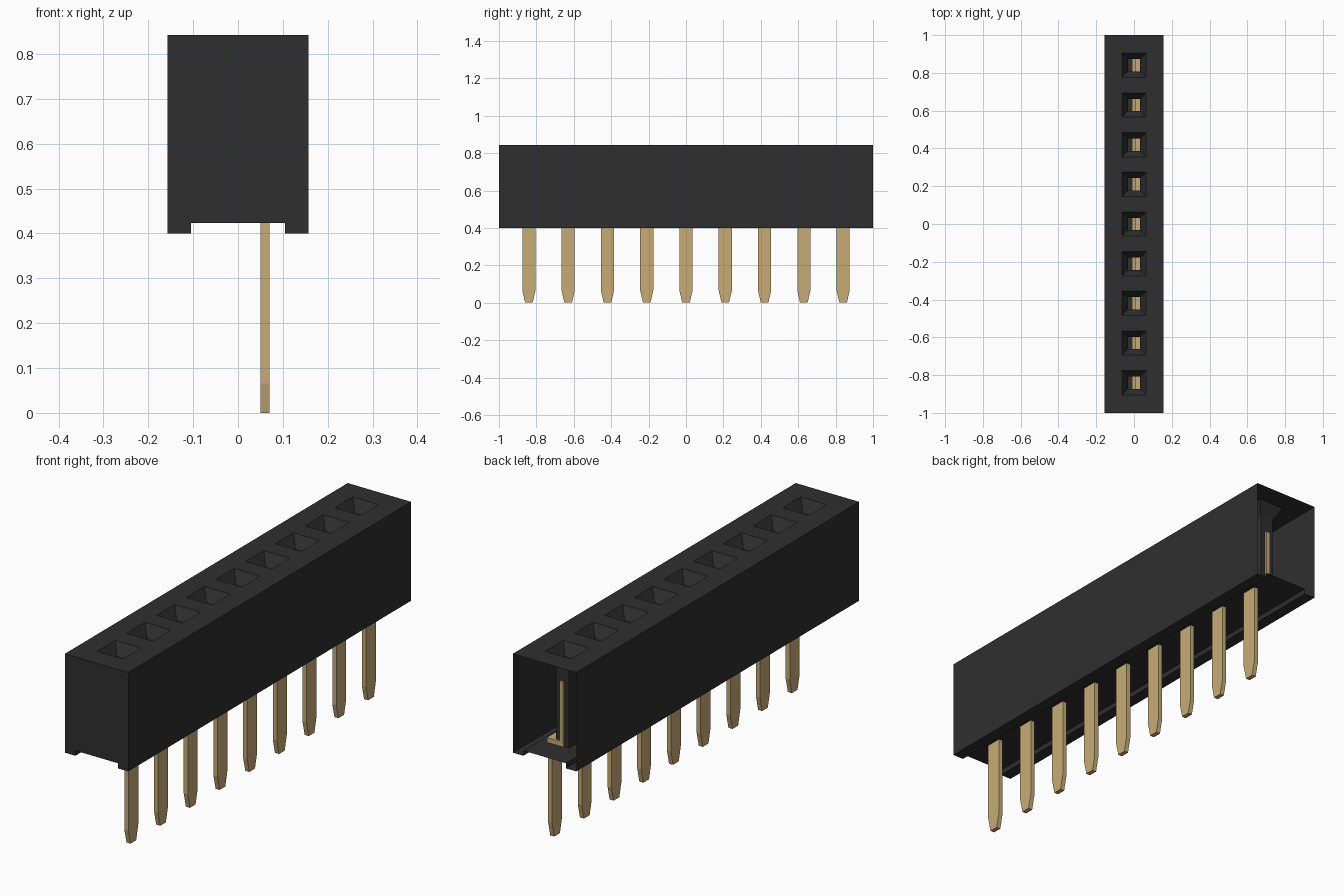
import bpy, bmesh

cube = bpy.data.objects.get("Cube")
if cube:
    bpy.data.objects.remove(cube, do_unlink=True)

COUNT, PITCH = 9, 0.21
HALF_X, TOP, FLOOR, FOOT = 0.157, 0.8425, 0.423, 0.40


def material(name, rgb):
    mat = bpy.data.materials.new(name)
    mat.use_nodes = True
    mat.diffuse_color = (*rgb, 1)
    bsdf = mat.node_tree.nodes["Principled BSDF"]
    bsdf.inputs["Base Color"].default_value = (*rgb, 1)
    bsdf.inputs["Roughness"].default_value = 0.6
    return mat


black = material("black plastic", (0.028, 0.028, 0.028))
gold = material("gold metal", (0.57, 0.415, 0.178))


def make_object(name, bm, mat):
    mesh = bpy.data.meshes.new(name)
    bm.to_mesh(mesh)
    bm.free()
    mesh.materials.append(mat)
    obj = bpy.data.objects.new(name, mesh)
    bpy.context.collection.objects.link(obj)
    return obj


def ring(bm, hx, y0, y1, z):
    """Rectangle of vertices, counter-clockwise from above."""
    return [bm.verts.new(p) for p in
            ((-hx, y0, z), (hx, y0, z), (hx, y1, z), (-hx, y1, z))]


def bridge(bm, a, b):
    for i in range(4):
        j = (i + 1) % 4
        bm.faces.new((a[i], a[j], b[j], b[i]))


def prism(bm, outline, x0, x1):
    """Solid from a (y, z) outline extruded along x."""
    face = bm.faces.new([bm.verts.new((x0, y, z)) for y, z in outline])
    out = bmesh.ops.extrude_face_region(bm, geom=[face])["geom"]
    bmesh.ops.translate(bm, vec=(x1 - x0, 0, 0),
                        verts=[v for v in out if isinstance(v, bmesh.types.BMVert)])


def rect(half, z0, z1):
    return [(-half, z0), (half, z0), (half, z1), (-half, z1)]


centres = [(i - (COUNT - 1) / 2) * PITCH for i in range(COUNT)]
bounds = [-1.0] + [c + PITCH / 2 for c in centres[:-1]] + [1.0]

# Housing: thin shell, closed at the front, open at the back
bm = bmesh.new()
half_path = [(HALF_X, TOP), (HALF_X, FOOT), (0.105, FOOT), (0.105, FLOOR)]
path = half_path + [(-x, z) for x, z in reversed(half_path)]
sections = [[bm.verts.new((x, y, z)) for x, z in path] for y in bounds]
for a, b in zip(sections, sections[1:]):
    for j in range(len(path) - 1):
        bm.faces.new((a[j], a[j + 1], b[j + 1], b[j]))
bm.faces.new(list(reversed(sections[0])))

# Top: one cell per socket, with a funnel leading into a square shaft
for c, y0, y1 in zip(centres, bounds, bounds[1:]):
    loops = [ring(bm, HALF_X, y0, y1, TOP)]
    for half, z in ((0.064, TOP), (0.033, TOP - 0.05), (0.033, FLOOR)):
        loops.append(ring(bm, half, c - half, c + half, z))
    for a, b in zip(loops, loops[1:]):
        bridge(bm, a, b)
bmesh.ops.remove_doubles(bm, verts=bm.verts, dist=1e-5)
make_object("housing", bm, black)

# Contact: tapered leg, flat foot and upright blade
bm = bmesh.new()
prism(bm, [(-0.02, 0), (0.02, 0), (0.035, 0.065), (0.035, 0.445),
           (-0.035, 0.445), (-0.035, 0.065)], 0.05, 0.07)
prism(bm, rect(0.042, 0.4245, 0.446), -0.01, 0.071)
prism(bm, rect(0.042, 0.4255, 0.714), -0.0095, 0.0095)
bmesh.ops.recalc_face_normals(bm, faces=bm.faces)
first = make_object("contact_1", bm, gold)
first.location.y = centres[0]
for i, c in enumerate(centres[1:], 2):
    pin = bpy.data.objects.new(f"contact_{i}", first.data)
    pin.location.y = c
    bpy.context.collection.objects.link(pin)
